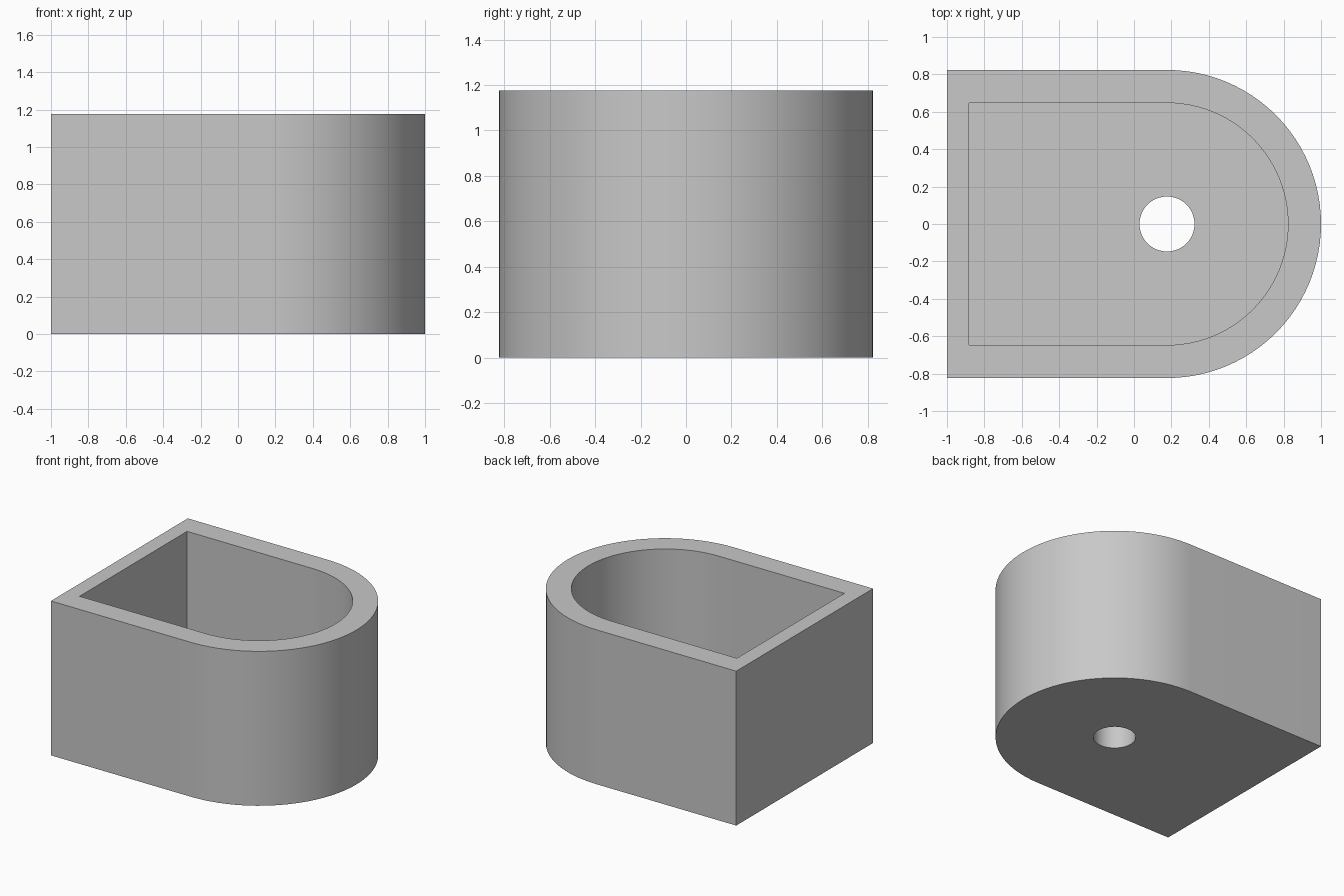
import bpy
import bmesh
from math import cos, sin, pi, radians

if "Cube" in bpy.data.objects:
    bpy.data.objects.remove(bpy.data.objects["Cube"])

U = 1 / 17                  # design unit
CX = 3 * U                  # centre of the rounded end
HEIGHT, FLOOR = 20 * U, 3 * U

grey = bpy.data.materials.new("plain grey")
grey.use_nodes = True
grey.diffuse_color = (0.58, 0.58, 0.58, 1)
grey.node_tree.nodes["Principled BSDF"].inputs["Base Color"].default_value = grey.diffuse_color


def arc(radius, start, end, steps):
    return [(CX + radius * cos(start + (end - start) * i / steps),
             radius * sin(start + (end - start) * i / steps)) for i in range(steps + 1)]


def d_profile(flat_x, radius):
    """Flat end at flat_x, half-round end centred on CX."""
    return [(flat_x, radius), (flat_x, -radius)] + arc(radius, -pi / 2, pi / 2, 48)


def prism(name, profile, z0, z1):
    bm = bmesh.new()
    face = bm.faces.new([bm.verts.new((x, y, z0)) for x, y in profile])
    new = bmesh.ops.extrude_face_region(bm, geom=[face])["geom"]
    bmesh.ops.translate(bm, vec=(0, 0, z1 - z0),
                        verts=[v for v in new if isinstance(v, bmesh.types.BMVert)])
    bmesh.ops.recalc_face_normals(bm, faces=bm.faces)
    mesh = bpy.data.meshes.new(name)
    bm.to_mesh(mesh)
    bm.free()
    mesh.materials.append(grey)
    obj = bpy.data.objects.new(name, mesh)
    bpy.context.collection.objects.link(obj)
    return obj


# Outer body, open cavity and drain hole
body = prism("open_container", d_profile(-1, 14 * U), 0, HEIGHT)
cavity = prism("cavity_cutter", d_profile(-15 * U, 11 * U), FLOOR, HEIGHT + 0.1)
hole = prism("drain_hole_cutter", arc(2.5 * U, 0, 2 * pi, 48)[:-1], -0.1, FLOOR + 0.1)

bpy.context.view_layer.objects.active = body
for cutter in (cavity, hole):
    cutter.hide_render = True
    cut = body.modifiers.new(cutter.name, "BOOLEAN")
    cut.operation, cut.solver, cut.object = "DIFFERENCE", "EXACT", cutter
    bpy.ops.object.modifier_apply(modifier=cut.name)
    bpy.data.objects.remove(cutter)

# Smooth curved walls, sharp rims
bpy.ops.object.select_all(action="DESELECT")
body.select_set(True)
bpy.ops.object.shade_smooth_by_angle(angle=radians(30))
